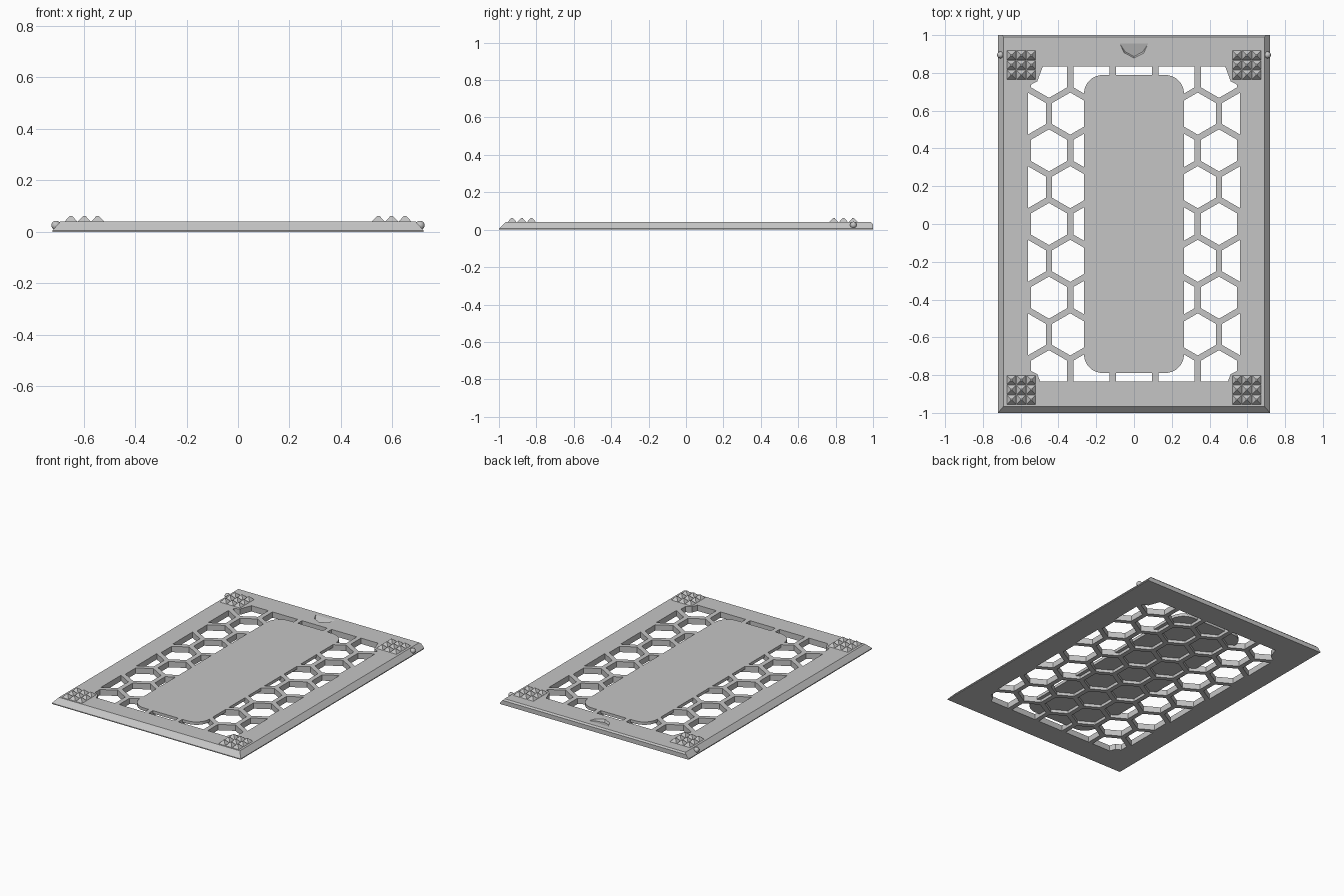
import bpy, bmesh
from math import pi, cos, sin, sqrt
from mathutils import Matrix

cube = bpy.data.objects.get("Cube")
if cube:
    bpy.data.objects.remove(cube, do_unlink=True)

grey = bpy.data.materials.new("plain grey")
grey.use_nodes = True
GREY = (0.56, 0.56, 0.56, 1)
grey.diffuse_color = GREY
grey.node_tree.nodes["Principled BSDF"].inputs["Base Color"].default_value = GREY

TOP = 0.04


def finish(name, bm):
    bmesh.ops.recalc_face_normals(bm, faces=bm.faces)
    mesh = bpy.data.meshes.new(name)
    bm.to_mesh(mesh)
    bm.free()
    mesh.materials.append(grey)
    obj = bpy.data.objects.new(name, mesh)
    bpy.context.collection.objects.link(obj)
    return obj


def loft(bm, rings):
    """Skin a stack of equal rings and cap both ends."""
    loops = [[bm.verts.new(p) for p in ring] for ring in rings]
    for a, b in zip(loops, loops[1:]):
        for i in range(len(a)):
            j = (i + 1) % len(a)
            bm.faces.new((a[i], a[j], b[j], b[i]))
    bm.faces.new(loops[0][::-1])
    bm.faces.new(loops[-1])


def prism(bm, outline, z0, z1):
    loft(bm, [[(x, y, z) for x, y in outline] for z in (z0, z1)])


def rectangle(x, y0, y1):
    return [(-x, y0), (x, y0), (x, y1), (-x, y1)]


def boolean(target, tool, operation):
    mod = target.modifiers.new("cut", "BOOLEAN")
    mod.operation, mod.solver, mod.object = operation, "EXACT", tool
    bpy.context.view_layer.objects.active = target
    bpy.ops.object.modifier_apply(modifier=mod.name)
    bpy.data.objects.remove(tool, do_unlink=True)


# Plate with sloped front and sides and a small bevel at the back
bm = bmesh.new()
levels = [(0, 0.72, -1, 1), (0.006, 0.72, -1, 1),
          (0.03, 0.699, -0.975, 1), (TOP, 0.69, -0.965, 0.99)]
loft(bm, [[(x, y, z) for x, y in rectangle(w, front, back)]
          for z, w, front, back in levels])
plate = finish("honeycomb_plate", bm)

# Honeycomb cutter: staggered rows of hexagonal prisms
PITCH, WEB = 0.225, 0.032
radius = (PITCH - WEB) / sqrt(3)
bm = bmesh.new()
for row in range(-4, 5):
    columns = (-2, -1, 0, 1, 2) if row % 2 == 0 else (-2.5, -1.5, -0.5, 0.5, 1.5, 2.5)
    for column in columns:
        cx, cy = column * PITCH, row * PITCH * sqrt(3) / 2
        prism(bm, [(cx + radius * cos(pi / 6 + k * pi / 3),
                    cy + radius * sin(pi / 6 + k * pi / 3)) for k in range(6)], -0.05, 0.1)
cells = finish("cell_cutter", bm)

# Limit the cells to the window
bm = bmesh.new()
prism(bm, rectangle(0.56, -0.835, 0.835), -0.1, 0.2)
boolean(cells, finish("window_limit", bm), "INTERSECT")

# Keep the corners under the grips solid
bm = bmesh.new()
for side in (-1, 1):
    for corner in ([(0.477, 0.85), (0.512, 0.755), (0.57, 0.725), (0.7, 0.725), (0.7, 0.85)],
                   [(0.49, -0.85), (0.512, -0.795), (0.57, -0.765), (0.7, -0.765), (0.7, -0.85)]):
        prism(bm, [(side * x, y) for x, y in corner], -0.1, 0.2)
boolean(cells, finish("corner_keep", bm), "DIFFERENCE")

# Keep a thin rounded centre panel over the middle cells
bm = bmesh.new()
outline = []
for quarter, (sx, sy) in enumerate([(1, 1), (-1, 1), (-1, -1), (1, -1)]):
    for step in range(9):
        a = (quarter + step / 8) * pi / 2
        outline.append((sx * 0.165 + 0.1 * cos(a), sy * 0.689 + 0.1 * sin(a)))
prism(bm, outline, 0.02, 0.2)
boolean(cells, finish("panel_keep", bm), "DIFFERENCE")
boolean(plate, cells, "DIFFERENCE")

# Finger notch with a floor that ramps down towards the front
bm = bmesh.new()
arc = [(-0.075, 0.955), (-0.053, 0.905), (0, 0.878), (0.053, 0.905), (0.075, 0.955)]
floor = [arc[0]] + [(x * 0.88, 0.955 + (y - 0.955) * 0.88) for x, y in arc[1:-1]] + [arc[-1]]
loft(bm, [[(x, y, TOP - (0.955 - y) * 0.28) for x, y in floor],
          [(x, y, TOP + 0.002) for x, y in arc]])
boolean(plate, finish("notch_cutter", bm), "DIFFERENCE")

# Corner grips: three by three blunt pyramids
STEP = 0.052
for end, cy in (("front", -0.878), ("back", 0.842)):
    for side, cx in (("left", 0.597), ("right", -0.597)):
        bm = bmesh.new()
        for i in (-1, 0, 1):
            for j in (-1, 0, 1):
                place = Matrix.Translation((cx + i * STEP, cy + j * STEP, TOP + 0.011))
                bmesh.ops.create_cone(bm, cap_ends=True, segments=4, radius1=0.0355,
                                      radius2=0.006, depth=0.023,
                                      matrix=place @ Matrix.Rotation(pi / 4, 4, "Z"))
        finish(f"{end}_{side}_grip", bm)

# Round snap nubs on both sides near the back
for side, sign in (("left", 1), ("right", -1)):
    bm = bmesh.new()
    bmesh.ops.create_uvsphere(bm, u_segments=16, v_segments=10, radius=0.018,
                              matrix=Matrix.Translation((sign * 0.707, 0.895, 0.025)))
    nub = finish(f"{side}_snap_nub", bm)
    bpy.ops.object.select_all(action="DESELECT")
    nub.select_set(True)
    bpy.context.view_layer.objects.active = nub
    bpy.ops.object.shade_smooth_by_angle()
